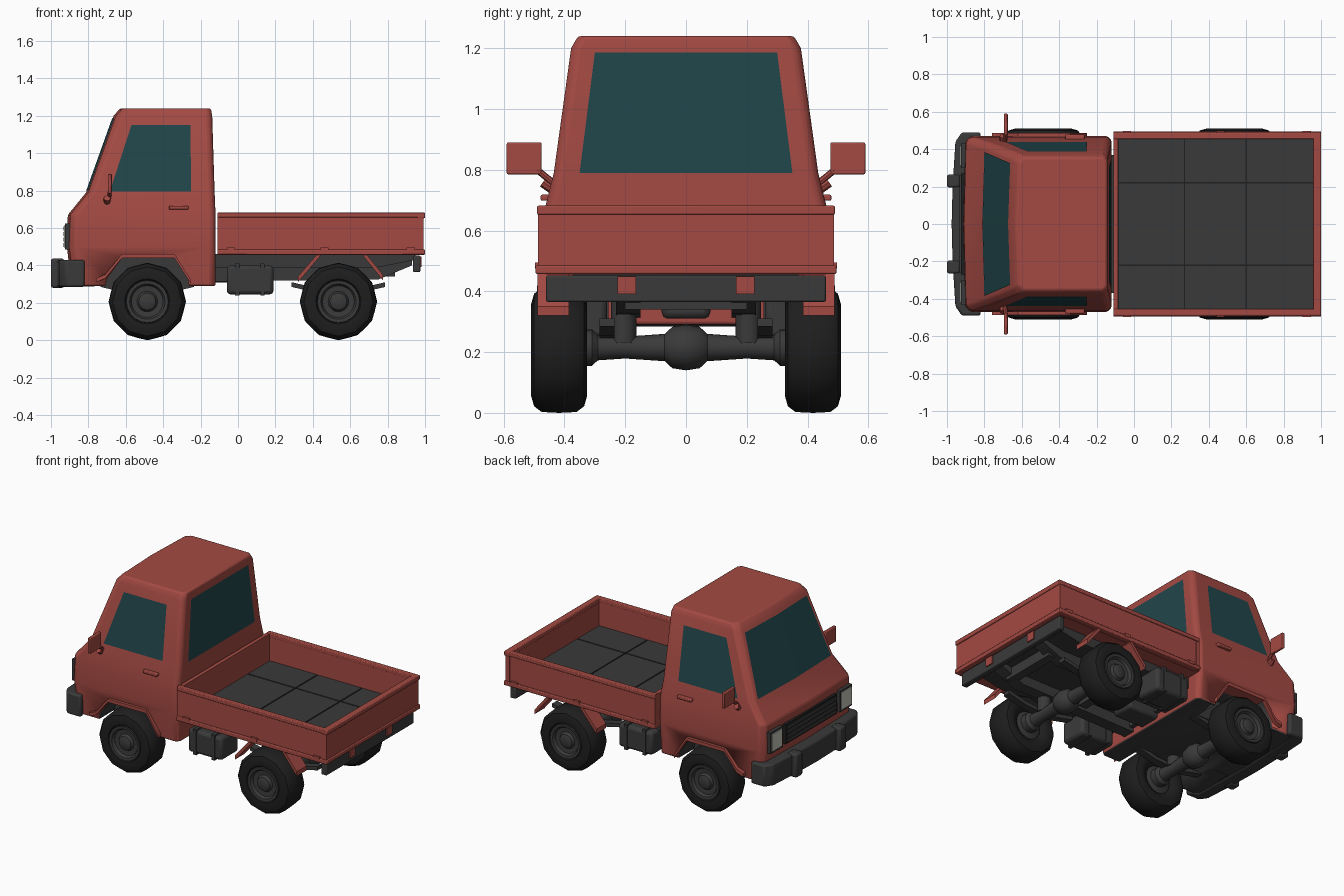
import bpy, bmesh, math
from mathutils import Vector, Matrix

if "Cube" in bpy.data.objects:
    bpy.data.objects.remove(bpy.data.objects["Cube"])

def mat(name, r, g, b):
    m = bpy.data.materials.new(name)
    m.diffuse_color = (r, g, b, 1)
    m.use_nodes = True
    m.node_tree.nodes["Principled BSDF"].inputs["Base Color"].default_value = m.diffuse_color
    return m

RED = mat("body red", 0.37, 0.068, 0.056)
GLASS = mat("teal glass", 0.015, 0.062, 0.07)
GREY = mat("chassis grey", 0.042, 0.042, 0.042)
TYRE = mat("tyre black", 0.013, 0.013, 0.013)
LAMP = mat("lamp white", 0.55, 0.56, 0.48)

def finish(name, bm, mats, mirror=False, bevel=0):
    bmesh.ops.recalc_face_normals(bm, faces=bm.faces)
    me = bpy.data.meshes.new(name)
    bm.to_mesh(me)
    bm.free()
    for m in (mats if isinstance(mats, list) else [mats]):
        me.materials.append(m)
    ob = bpy.data.objects.new(name, me)
    bpy.context.collection.objects.link(ob)
    if bevel:
        b = ob.modifiers.new("bevel", 'BEVEL')
        b.width, b.segments, b.limit_method = bevel, 2, 'ANGLE'
    if mirror:
        ob.modifiers.new("mirror", 'MIRROR').use_axis = (False, True, False)
    return ob

def skin(bm, rings, closed=True, caps=True):
    vs = [[bm.verts.new(p) for p in r] for r in rings]
    n = len(vs[0])
    for a, b in zip(vs, vs[1:]):
        for i in range(n if closed else n - 1):
            j = (i + 1) % n
            bm.faces.new((a[i], a[j], b[j], b[i]))
    if caps:
        bm.faces.new(vs[0])
        bm.faces.new(vs[-1])

def prism(name, pts, y0, y1, m, **kw):
    bm = bmesh.new()
    skin(bm, [[(x, y, z) for x, z in pts] for y in (y0, y1)])
    return finish(name, bm, m, **kw)

def box(name, x0, x1, y0, y1, z0, z1, m, **kw):
    return prism(name, [(x0, z0), (x1, z0), (x1, z1), (x0, z1)], y0, y1, m, **kw)

def strip(name, pts, t, y0, y1, m, **kw):
    return prism(name, pts + [(x, z + t) for x, z in reversed(pts)], y0, y1, m, **kw)

def lathe(name, prof, cx, cz, n, m, wobble=0, **kw):
    bm = bmesh.new()
    rings = []
    for r, y in prof:
        ring = []
        for i in range(n):
            a = 2 * math.pi * i / n
            rr = r - (wobble if i % 2 and r > 0.17 else 0)
            ring.append((cx + rr * math.cos(a), y, cz + rr * math.sin(a)))
        rings.append(ring)
    skin(bm, rings, caps=False)
    bmesh.ops.remove_doubles(bm, verts=bm.verts, dist=1e-5)
    return finish(name, bm, m, **kw)

def rod(name, a, b, r, m, n=12, **kw):
    a, b = Vector(a), Vector(b)
    bm = bmesh.new()
    M = Matrix.Translation((a + b) / 2) @ (b - a).to_track_quat('Z', 'Y').to_matrix().to_4x4()
    bmesh.ops.create_cone(bm, cap_ends=True, segments=n, radius1=r, radius2=r,
                          depth=(b - a).length, matrix=M)
    return finish(name, bm, m, **kw)

# Cab: stacked sections of height, front x, back x, half width
LEVELS = [(0.29, -0.89, -0.12, 0.455), (0.50, -0.915, -0.12, 0.47), (0.67, -0.91, -0.12, 0.465),
          (0.79, -0.812, -0.125, 0.435), (1.20, -0.665, -0.138, 0.378), (1.24, -0.63, -0.145, 0.355)]
CF, CB, BOW = 0.03, 0.022, 0.012

def at(z):
    for a, b in zip(LEVELS, LEVELS[1:]):
        if z <= b[0]:
            t = (z - a[0]) / (b[0] - a[0])
            return [p + (q - p) * t for p, q in zip(a, b)][1:]

def section(z, xf, xb, w):
    half = [(xf + BOW, w - CF), (xf + BOW + CF, w), (xb - CB, w), (xb, w - CB)]
    return [(xf, 0, z)] + [(x, y, z) for x, y in half] + [(x, -y, z) for x, y in reversed(half)]

bm = bmesh.new()
skin(bm, [section(*l) for l in LEVELS])
bmesh.ops.recalc_face_normals(bm, faces=bm.faces)
for f in bm.faces:
    f.material_index = 1 if f.normal.z < -0.7 else 0
cab = finish("cab", bm, [RED, GREY], bevel=0.01)

# Front wheel arches cut out of the cab
arch = [(-0.73, 0.2), (-0.70, 0.33), (-0.62, 0.44), (-0.34, 0.44), (-0.27, 0.33), (-0.24, 0.2)]
for s in (1, -1):
    cut = prism("arch_cutter", arch, 0.29 * s, 0.6 * s, [RED, GREY])
    for p in cut.data.polygons:
        p.material_index = 1
    cut.hide_render = True
    cut.display_type = 'WIRE'
    mod = cab.modifiers.new("arch", 'BOOLEAN')
    mod.object, mod.operation, mod.solver = cut, 'DIFFERENCE', 'EXACT'
strip("front_arch_lip", [(-0.76, 0.31), (-0.71, 0.33), (-0.62, 0.44), (-0.34, 0.44), (-0.27, 0.33), (-0.25, 0.30)],
      0.022, 0.40, 0.486, RED, mirror=True)

# Windows as thin plates following the cab
def plate(name, quads):
    bm = bmesh.new()
    for q in quads:
        bm.faces.new([bm.verts.new(p) for p in q])
    bmesh.ops.remove_doubles(bm, verts=bm.verts, dist=1e-4)
    return finish(name, bm, GLASS)

side = [(-0.685, 0.795), (-0.25, 0.795), (-0.255, 1.15), (-0.57, 1.15)]
for s in (1, -1):
    plate("side_window", [[(x, s * (at(z)[2] + 0.003), z) for x, z in side]])

def front_pt(y, z):
    xf, _, w = at(z)
    return (xf + BOW * abs(y) / (w - CF) - 0.003, y, z)

plate("windshield", [[front_pt(0, 0.80), front_pt(s * 0.385, 0.80), front_pt(s * 0.325, 1.185), front_pt(0, 1.185)]
                     for s in (1, -1)])
plate("rear_window", [[(at(z)[1] + 0.003, y, z) for y, z in
                       [(-0.35, 0.79), (0.35, 0.79), (0.30, 1.185), (-0.30, 1.185)]]])

# Grille and headlights
box("grille", -0.925, -0.88, -0.27, 0.27, 0.49, 0.62, TYRE)
for i in range(4):
    box("grille_slat", -0.932, -0.92, -0.26, 0.26, 0.499 + i * 0.029, 0.52 + i * 0.029, GREY)
box("headlight_frame", -0.925, -0.885, 0.30, 0.43, 0.485, 0.625, GREY, mirror=True)
box("headlight", -0.93, -0.89, 0.312, 0.418, 0.497, 0.613, LAMP, mirror=True)

# Bumper bent around the cab front
bm = bmesh.new()
plan = [(-0.82, 0.49), (-0.92, 0.49), (-0.955, 0.44), (-0.97, 0.2), (-0.975, 0)]
plan = plan + [(x, -y) for x, y in reversed(plan[:-1])]
inner = [(-0.82, -0.455), (-0.87, -0.43), (-0.88, 0), (-0.87, 0.43), (-0.82, 0.455)]
skin(bm, [[(x, y, z) for x, y in plan + inner] for z in (0.285, 0.43)])
finish("front_bumper", bm, GREY, bevel=0.012)
box("bumper_guard", -1.0, -0.93, 0.195, 0.265, 0.28, 0.437, GREY, mirror=True, bevel=0.012)

# Mirrors and door handles
box("mirror", -0.695, -0.675, 0.475, 0.59, 0.785, 0.89, RED, mirror=True, bevel=0.005)
rod("mirror_arm", (-0.69, 0.435, 0.755), (-0.685, 0.49, 0.80), 0.011, RED, 8, mirror=True)
rod("mirror_arm_lower", (-0.70, 0.435, 0.735), (-0.70, 0.47, 0.76), 0.018, RED, 8, mirror=True)
box("door_handle", -0.37, -0.265, 0.45, 0.478, 0.698, 0.718, RED, mirror=True, bevel=0.005)

# Cargo bed walls, rims and floor
box("bed_side", -0.10, 0.96, 0.455, 0.483, 0.47, 0.675, RED, mirror=True)
box("bed_side_rim", -0.11, 1.0, 0.454, 0.49, 0.655, 0.682, RED, mirror=True, bevel=0.005)
box("bed_lower_rim", -0.11, 0.995, 0.44, 0.495, 0.457, 0.485, RED, mirror=True, bevel=0.005)
box("bed_front_wall", -0.11, -0.085, -0.485, 0.485, 0.455, 0.68, RED)
box("tailgate", 0.96, 0.992, -0.487, 0.487, 0.48, 0.67, RED)
box("tailgate_rim", 0.958, 1.0, -0.49, 0.49, 0.652, 0.682, RED, bevel=0.005)
box("tailgate_lower_rim", 0.95, 1.0, -0.495, 0.495, 0.457, 0.485, RED, bevel=0.005)
box("bed_pan", -0.10, 0.965, -0.46, 0.46, 0.455, 0.48, RED)
box("bed_floor", -0.09, 0.962, -0.457, 0.457, 0.475, 0.498, TYRE)
xs, ys = [-0.085, 0.27, 0.60, 0.96], [-0.455, -0.22, 0.22, 0.455]
for x0, x1 in zip(xs, xs[1:]):
    for y0, y1 in zip(ys, ys[1:]):
        box("floor_panel", x0 + 0.004, x1 - 0.004, y0 + 0.004, y1 - 0.004, 0.49, 0.503, GREY)
for x in (-0.06, 0.44, 0.90):
    box("bed_latch", x, x + 0.045, 0.47, 0.497, 0.475, 0.495, RED, mirror=True)

# Rear fenders and rear bar with lamps
strip("rear_fender_front", [(0.32, 0.31), (0.44, 0.45)], 0.03, 0.385, 0.488, RED, mirror=True)
strip("rear_fender_back", [(0.67, 0.45), (0.775, 0.32)], 0.03, 0.385, 0.488, RED, mirror=True)
box("rear_bar", 0.935, 0.975, -0.46, 0.46, 0.365, 0.452, GREY, bevel=0.006)
box("rear_lamp", 0.97, 0.982, 0.165, 0.225, 0.392, 0.448, RED, mirror=True)

# Chassis
prism("bed_subframe", [(-0.13, 0.39), (0.75, 0.39), (0.95, 0.43), (0.95, 0.462), (-0.13, 0.462)], -0.37, 0.37, GREY)
prism("chassis_rail", [(-0.86, 0.285), (-0.1, 0.315), (0.75, 0.325), (0.93, 0.40), (0.93, 0.45), (-0.86, 0.45)],
      0.15, 0.23, GREY, mirror=True)
for x in (-0.8, -0.15, 0.25, 0.78):
    box("cross_member", x, x + 0.06, -0.2, 0.2, 0.34, 0.41, GREY)
box("side_tank", -0.06, 0.19, 0.26, 0.445, 0.245, 0.40, GREY, mirror=True, bevel=0.02)
for x in (-0.015, 0.12):
    box("tank_strap", x, x + 0.022, 0.255, 0.45, 0.24, 0.41, GREY, mirror=True)
box("gearbox", -0.25, 0.1, -0.08, 0.08, 0.31, 0.40, GREY, bevel=0.02)

# Axles, springs and wheels
tyre = [(0.09, 0.355), (0.115, 0.335), (0.15, 0.325), (0.185, 0.335), (0.204, 0.36), (0.207, 0.418), (0.204, 0.475),
        (0.185, 0.50), (0.15, 0.51), (0.12, 0.506), (0.105, 0.485)]
hub = [(0, 0.35), (0.06, 0.35), (0.11, 0.37), (0.115, 0.49), (0.112, 0.505), (0.095, 0.503), (0.085, 0.485),
       (0.055, 0.482), (0.045, 0.50), (0.025, 0.508), (0, 0.508)]
for end, cx in (("front", -0.485), ("rear", 0.537)):
    lathe(end + "_tyre", tyre, cx, 0.207, 24, TYRE, wobble=0.006, mirror=True)
    lathe(end + "_hub", hub, cx, 0.207, 20, GREY, mirror=True)
    lathe(end + "_axle", [(0.075, 0), (0.068, 0.045), (0.045, 0.07), (0.036, 0.2), (0.042, 0.29), (0.06, 0.31),
                          (0.06, 0.36)], cx, 0.215, 16, GREY, mirror=True)
    strip(end + "_spring", [(cx - 0.25, 0.285), (cx - 0.12, 0.255), (cx, 0.245), (cx + 0.12, 0.255),
                            (cx + 0.25, 0.285)], 0.025, 0.235, 0.285, GREY, mirror=True)
    rod(end + "_shock", (cx, 0.205, 0.23), (cx, 0.205, 0.40), 0.042, GREY, mirror=True)

# Smooth shading with sharp edges kept
bpy.ops.object.select_all(action='SELECT')
bpy.context.view_layer.objects.active = cab
bpy.ops.object.shade_smooth_by_angle(angle=math.radians(35))
